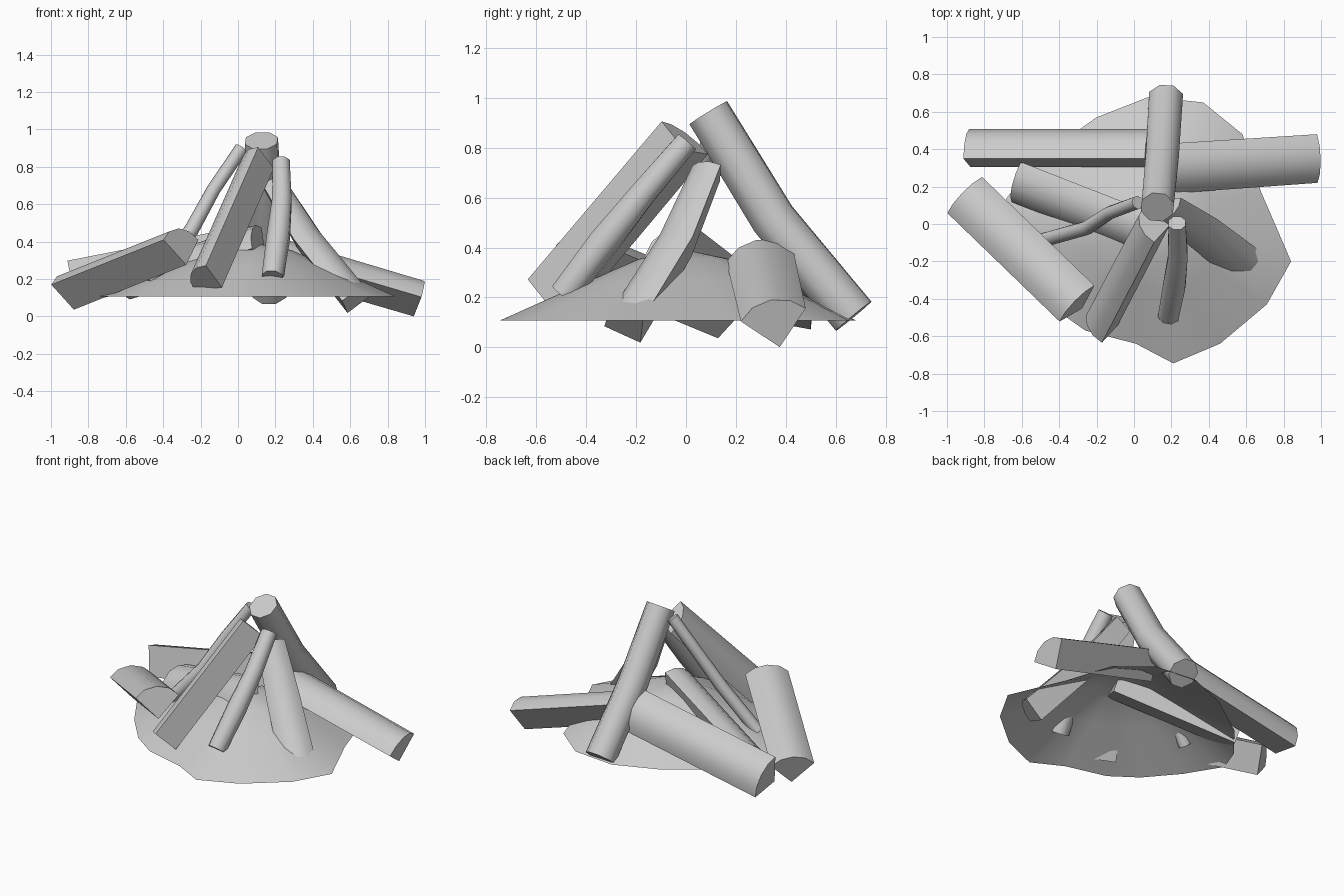
import bpy, bmesh, math
from mathutils import Vector

if "Cube" in bpy.data.objects:
    bpy.data.objects.remove(bpy.data.objects["Cube"])

# Split-log cross-section: bark arc on top, wedge point below
WEDGE = [(-.13, 0), (0, -.135), (.13, 0), (.075, .045), (0, .062), (-.075, .045)]
# Round-log cross-section
ROUND = [(math.cos(math.radians(45 * i + 22.5)), math.sin(math.radians(45 * i + 22.5)))
         for i in range(8)]


def finish(bm, name, angle=50):
    bmesh.ops.recalc_face_normals(bm, faces=bm.faces)
    me = bpy.data.meshes.new(name)
    bm.to_mesh(me)
    bm.free()
    for p in me.polygons:
        p.use_smooth = True
    me.set_sharp_from_angle(angle=math.radians(angle))
    ob = bpy.data.objects.new(name, me)
    bpy.context.collection.objects.link(ob)
    return ob


def log(name, path, profile, scales, up=(0, 0, 1)):
    """Sweep a cross-section along a short path and cap both ends."""
    pts = [Vector(p) for p in path]
    bm = bmesh.new()
    rings = []
    for i, p in enumerate(pts):
        t = (pts[min(i + 1, len(pts) - 1)] - pts[max(i - 1, 0)]).normalized()
        side = t.cross(Vector(up)).normalized()
        n = side.cross(t)
        s = scales[i]
        rings.append([bm.verts.new(p + side * (a * s) + n * (b * s)) for a, b in profile])
    k = len(profile)
    for r0, r1 in zip(rings, rings[1:]):
        for j in range(k):
            bm.faces.new((r0[j], r0[(j + 1) % k], r1[(j + 1) % k], r1[j]))
    bm.faces.new(rings[0])
    bm.faces.new(rings[-1])
    return finish(bm, name)


# Open ash mound
rim = [(.84, -.2), (.68, .17), (.58, .48), (.37, .65), (.08, .68), (-.2, .57), (-.5, .36),
       (-.68, .14), (-.74, -.02), (-.6, -.25), (-.43, -.45), (-.26, -.57), (.01, -.64),
       (.21, -.745), (.46, -.64), (.71, -.43)]
cx, cy = .1, 0
bm = bmesh.new()
loops = []
for f, z in ((1, .108), (.52, .268), (.25, .355)):
    loops.append([bm.verts.new((cx + (x - cx) * f, cy + (y - cy) * f, z)) for x, y in rim])
apex = bm.verts.new((cx, cy, .39))
n = len(rim)
for a, b in zip(loops, loops[1:]):
    for i in range(n):
        bm.faces.new((a[i], a[(i + 1) % n], b[(i + 1) % n], b[i]))
for i in range(n):
    bm.faces.new((loops[-1][i], loops[-1][(i + 1) % n], apex))
finish(bm, "ash_mound")

# Split logs lying around the fire
log("right_lying_log", [(.98, .35, .13), (.17, .295, .37)], WEDGE, [1.02, 1.05],
    up=(0, -.2, 1))
log("back_left_lying_log", [(-.89, .425, .185), (.08, .425, .375)], WEDGE, [1.06, 1.06],
    up=(0, .83, .55))
log("front_left_lying_log", [(-.905, .155, .17), (-.305, -.425, .41)], WEDGE, [1.03, 1.03])
log("inner_left_log", [(-.63, .225, .2), (.1, -.06, .42)], WEDGE, [.95, .95],
    up=(-.2, -.4, .85))

# Split logs leaning into the peak
log("front_leaning_split_log", [(-.2, -.54, .205), (.08, -.005, .84)], WEDGE, [.92, .9],
    up=(-.095, 0, .04))
log("right_leaning_split_log", [(.635, -.25, .1), (.37, -.045, .43), (.19, .08, .72)],
    WEDGE, [.86, .8, .66], up=(0, -.2, 1))

# Round logs and sticks leaning into the peak
log("back_leaning_log", [(.125, .09, .94), (.15, .35, .515), (.17, .672, .125)],
    ROUND, [.093, .096, .098])
log("front_stick", [(.23, .005, .825), (.235, -.17, .62), (.215, -.33, .42), (.185, -.49, .21)],
    ROUND, [.05, .056, .065, .06])
log("left_stick", [(.02, .115, .9), (-.13, .06, .68), (-.25, -.02, .46), (-.48, -.085, .19)],
    ROUND, [.037, .037, .04, .04])
